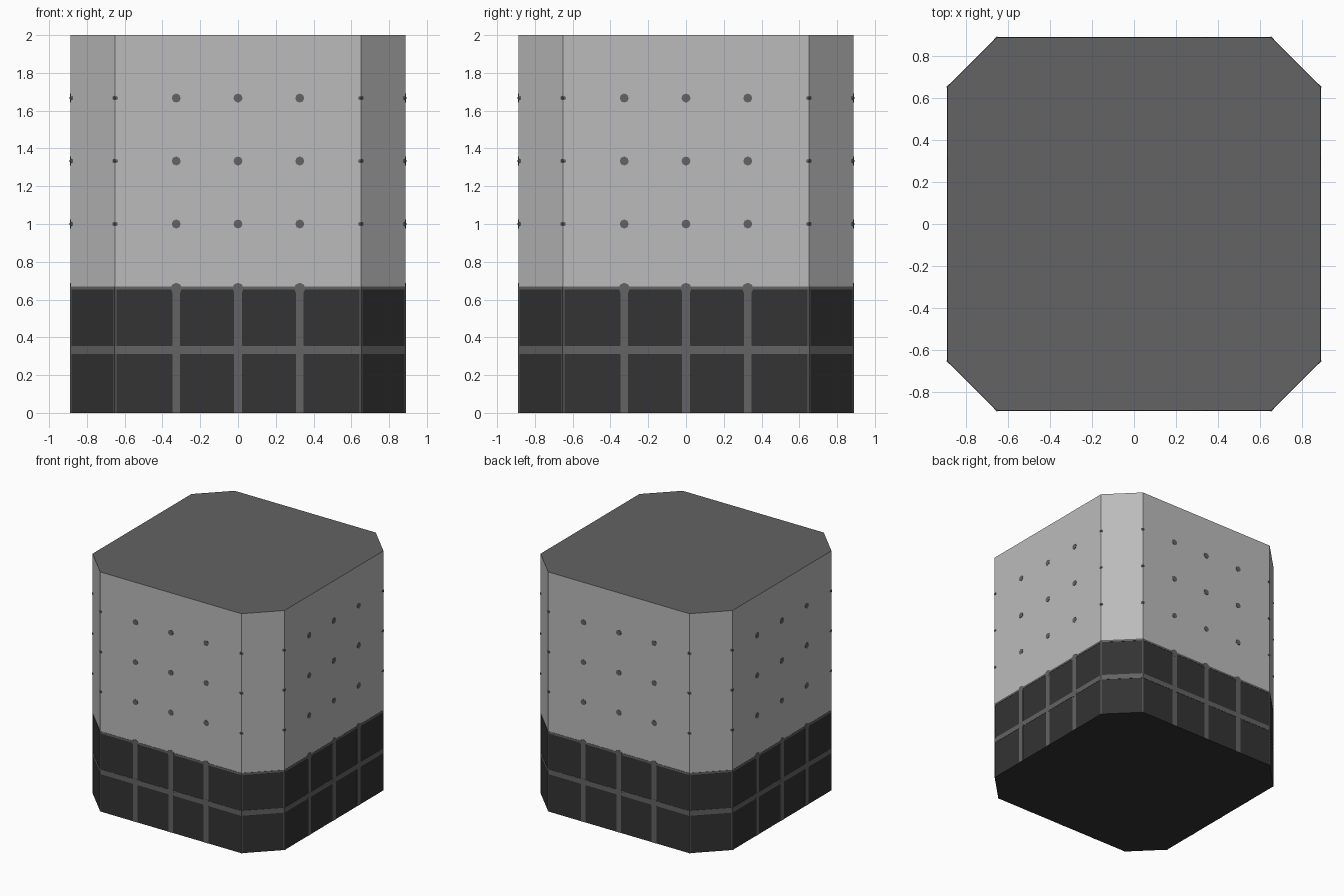
import bpy, bmesh, math
from mathutils import Vector, Matrix

if "Cube" in bpy.data.objects:
    bpy.data.objects.remove(bpy.data.objects["Cube"])

H, A, C, E = 2.0, 0.887, 0.652, 0.002   # height, half width, chamfer start, plate lift
Z1 = H / 3                              # top of the dark band


def material(name, v):
    m = bpy.data.materials.new(name)
    m.diffuse_color = (v, v, v, 1)
    m.use_nodes = True
    m.node_tree.nodes["Principled BSDF"].inputs["Base Color"].default_value = m.diffuse_color
    return m


LIGHT = material("light grey", 0.50)
MID = material("mid grey", 0.125)
DARK = material("near black", 0.033)


def outline(grow=0.0):
    a, c = A + grow, C + grow * 0.414
    return [(-c, -a), (c, -a), (a, -c), (a, c), (c, a), (-c, a), (-a, c), (-a, -c)]


def finish(name, bm, mats):
    me = bpy.data.meshes.new(name)
    bmesh.ops.recalc_face_normals(bm, faces=bm.faces)
    bm.to_mesh(me)
    bm.free()
    for m in mats:
        me.materials.append(m)
    ob = bpy.data.objects.new(name, me)
    bpy.context.collection.objects.link(ob)
    return ob


def prism(bm, pts, levels, caps=True):
    rings = [[bm.verts.new((x, y, z)) for x, y in pts] for z in levels]
    n = len(pts)
    for lo, hi in zip(rings, rings[1:]):
        for i in range(n):
            j = (i + 1) % n
            bm.faces.new((lo[i], lo[j], hi[j], hi[i]))
    if caps:
        bm.faces.new(rings[0][::-1])
        bm.faces.new(rings[-1])


# main block: dark base band, light walls, mid grey lid
bm = bmesh.new()
prism(bm, outline(), [0, Z1, H])
bm.normal_update()
for f in bm.faces:
    z = f.calc_center_median().z
    f.material_index = 1 if z > H - 0.01 else (2 if z < Z1 else 0)
finish("chamfered_block", bm, [LIGHT, MID, DARK])

# horizontal grout bands around the base
bm = bmesh.new()
for lo, hi in ((0.313, 0.354), (0.653, 0.670)):
    prism(bm, outline(E), [lo, hi])
finish("horizontal_grout", bm, [MID])

# vertical grout strips and round studs, laid flat on each of the eight sides
strips, studs = bmesh.new(), bmesh.new()
pts = [Vector((x, y, 0)) for x, y in outline()]


def strip(frame, u, w, z0, z1):
    m = frame @ Matrix.Translation((u, 0, (z0 + z1) / 2)) @ Matrix.Diagonal((w, 2 * E, z1 - z0, 1))
    bmesh.ops.create_cube(strips, size=1, matrix=m)


def stud(frame, u, z, r):
    m = frame @ Matrix.Translation((u, 0, z)) @ Matrix.Rotation(math.pi / 2, 4, 'X')
    bmesh.ops.create_cone(studs, cap_ends=True, segments=8, radius1=r, radius2=r,
                          depth=2.6 * E, matrix=m)


for i in range(8):
    p, q = pts[i], pts[(i + 1) % 8]
    t = (q - p).normalized()
    half = (q - p).length / 2
    frame = Matrix.Translation((p + q) / 2) @ Matrix.Rotation(math.atan2(t.y, t.x), 4, 'Z')
    for s in (-1, 1):                       # slim lines along the corners
        strip(frame, s * (half - 0.004), 0.008, 0, Z1)
        for z in (1, 4 / 3, 5 / 3):
            stud(frame, s * (half - 0.006), z, 0.011)
    if i % 2 == 0:                          # wide sides carry three lines
        for u in (-0.327, 0, 0.327):
            strip(frame, u, 0.042, 0, Z1)
            stud(frame, u, Z1 / 2, 0.033)
            stud(frame, u, Z1 - 0.008, 0.030)
            for z in (1, 4 / 3, 5 / 3):
                stud(frame, u, z, 0.024)
finish("vertical_grout", strips, [MID])
finish("wall_studs", studs, [MID])
